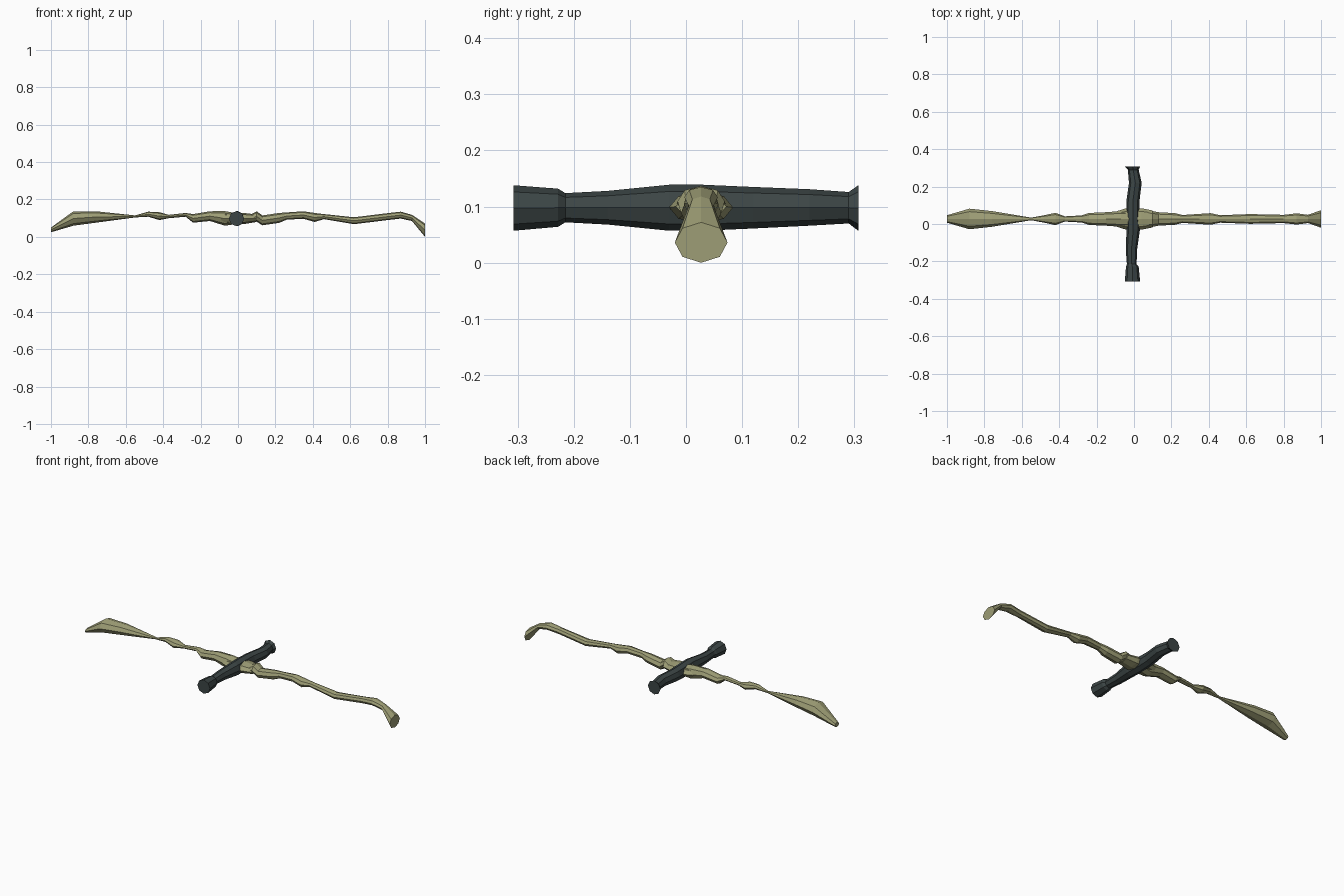
import bpy, bmesh
from math import cos, sin, pi


def material(name, color):
    m = bpy.data.materials.new(name)
    m.diffuse_color = (*color, 1)
    return m


def loft(name, rows, mat, along_x, square=()):
    """Eight-sided limb. Row: station, side centre, half width, bottom z, top z."""
    bm = bmesh.new()
    rings = []
    for i, (s, c, w, lo, hi) in enumerate(rows):
        ring = []
        for k in range(8):
            a = k * pi / 4
            f = 2 ** 0.5 if i in square and k % 2 else 1
            u = c + w * cos(a) * f
            z = (lo + hi) / 2 + (hi - lo) / 2 * sin(a) * f
            ring.append(bm.verts.new((s, u, z) if along_x else (u, s, z)))
        rings.append(ring)
    for a, b in zip(rings, rings[1:]):
        for k in range(8):
            n = (k + 1) % 8
            bm.faces.new((a[k], a[n], b[n], b[k]))
    bm.faces.new(rings[0])
    bm.faces.new(rings[-1])
    bmesh.ops.recalc_face_normals(bm, faces=bm.faces)
    me = bpy.data.meshes.new(name)
    bm.to_mesh(me)
    bm.free()
    me.materials.append(mat)
    ob = bpy.data.objects.new(name, me)
    bpy.context.collection.objects.link(ob)
    return ob


olive = material("olive", (0.34, 0.34, 0.18))
slate = material("slate", (0.045, 0.06, 0.06))

# Bow limbs: one long gnarled branch along x
Y = 0.027
limb = [(-1, .020, .025, .05), (-.88, .055, .06, .137), (-.76, .042, .076, .137),
        (-.55, .007, .104, .115), (-.48, .02, .108, .135), (-.42, .033, .09, .132),
        (-.37, .014, .1, .118), (-.28, .019, .108, .128), (-.24, .032, .076, .122),
        (-.15, .036, .085, .137), (-.07, .042, .06, .138), (0, .045, .07, .125),
        (.06, .046, .078, .115), (.1, .042, .082, .137), (.13, .036, .062, .115),
        (.22, .031, .075, .128), (.26, .021, .092, .131), (.35, .027, .097, .137),
        (.41, .031, .08, .128), (.46, .02, .095, .122), (.62, .026, .068, .105),
        (.80, .022, .09, .127), (.87, .03, .098, .135), (.93, .022, .085, .118),
        (1, .047, 0, .072)]
loft("bow_limbs", [(x, Y, w, lo, hi) for x, w, lo, hi in limb], olive, True)

# Squared binding where the two pieces cross
loft("crossing_binding",
     [(-.09, Y, .042, .075, .125), (-.05, Y, .055, .07, .127),
      (.04, Y, .057, .07, .127), (.1, Y, .045, .08, .12)],
     olive, True, square=())
bind = [(-.05, Y, .039, .079, .119), (.03, Y, .04, .078, .119)]
loft("binding_core", bind, olive, True, square=(0, 1))

# Dark grip crossing along y, with flared ends
grip = [(-.307, -.008, .041, .057, .138), (-.228, -.009, .034, .064, .132),
        (-.215, -.012, .026, .072, .124), (-.14, -.014, .03, .068, .128),
        (-.03, -.004, .036, .057, .139), (.03, -.006, .036, .057, .139),
        (.12, -.006, .035, .061, .135), (.22, .007, .034, .066, .131),
        (.29, -.004, .029, .07, .126), (.307, -.008, .041, .057, .138)]
loft("dark_grip", grip, slate, False)
